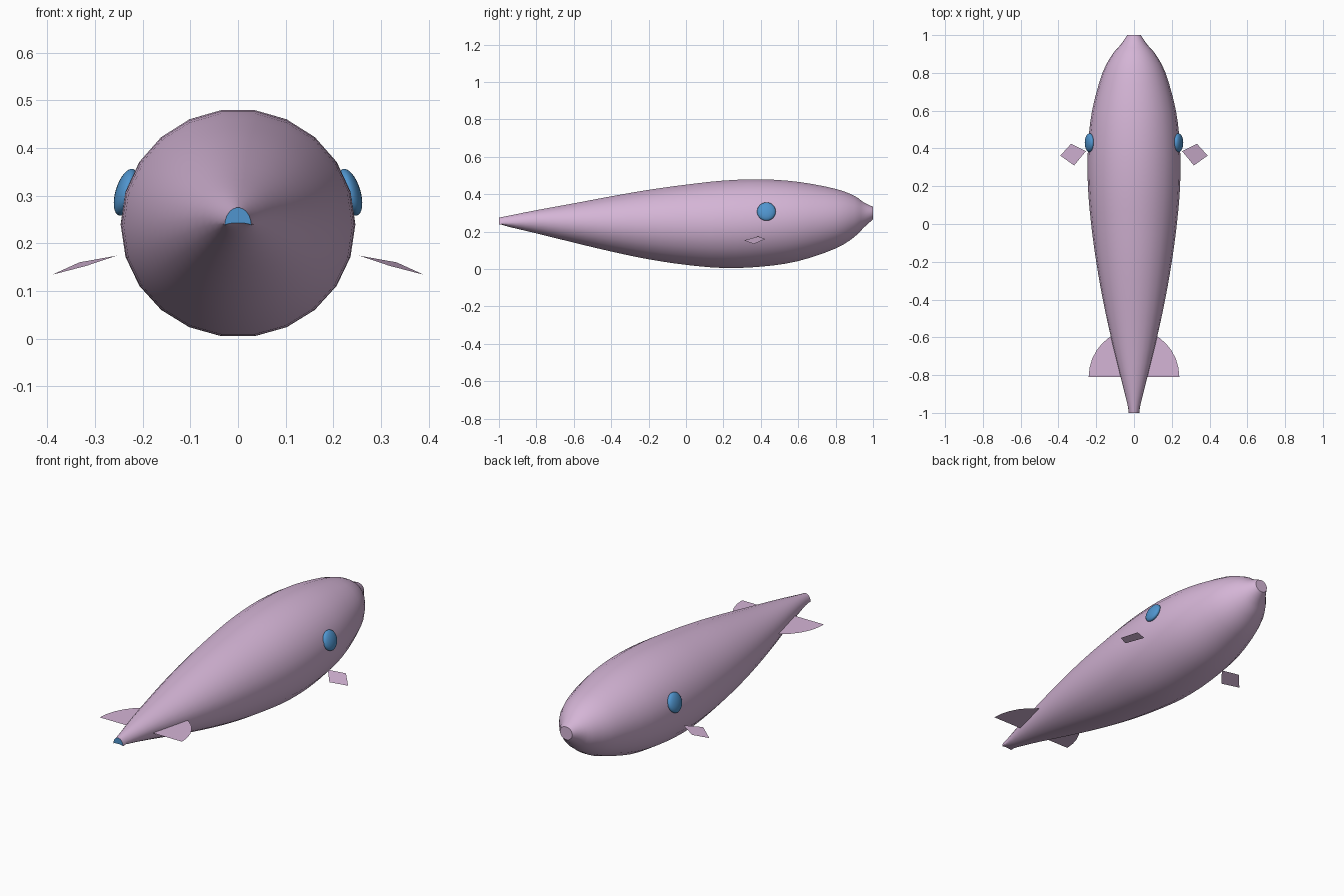
import bpy
import bmesh
from math import sin, cos, pi, radians

old = bpy.data.objects.get("Cube")
if old:
    bpy.data.objects.remove(old, do_unlink=True)


def material(name, rgb):
    m = bpy.data.materials.new(name)
    m.use_nodes = True
    m.diffuse_color = (*rgb, 1)
    m.node_tree.nodes["Principled BSDF"].inputs["Base Color"].default_value = (*rgb, 1)
    return m


PINK = material("pale pink", (0.66, 0.46, 0.67))
BLUE = material("blue", (0.08, 0.30, 0.62))


def new_object(name, bm, *mats):
    mesh = bpy.data.meshes.new(name)
    bm.to_mesh(mesh)
    bm.free()
    ob = bpy.data.objects.new(name, mesh)
    bpy.context.collection.objects.link(ob)
    for m in mats:
        mesh.materials.append(m)
    return ob


def smooth(ob, angle):
    bpy.ops.object.select_all(action="DESELECT")
    ob.select_set(True)
    bpy.context.view_layer.objects.active = ob
    bpy.ops.object.shade_smooth_by_angle(angle=radians(angle))


def spline(rows, steps):
    """Smoothly fill in extra rows between the given ones."""
    out = []
    last = len(rows) - 1
    for i in range(last):
        quad = [rows[max(i - 1, 0)], rows[i], rows[i + 1], rows[min(i + 2, last)]]
        for s in range(steps):
            t = s / steps
            out.append([b + 0.5 * t * (c - a + t * (2*a - 5*b + 4*c - d + t * (3*(b - c) + d - a)))
                        for a, b, c, d in zip(*quad)])
    return out + [list(rows[last])]


# Body: sections along y given as (y, top, widest height, bottom, half width)
SECTIONS = [
    (-1.0, .275, .237, .243, .028),
    (-.95, .285, .245, .226, .036),
    (-.8, .315, .253, .19, .073),
    (-.6, .352, .246, .14, .122),
    (-.4, .39, .24, .092, .165),
    (-.2, .425, .237, .05, .2),
    (0, .453, .235, .02, .227),
    (.2, .475, .236, .003, .244),
    (.4, .482, .243, .01, .244),
    (.6, .468, .254, .04, .222),
    (.8, .43, .27, .108, .167),
    (.9, .392, .282, .17, .113),
    (.95, .357, .29, .22, .07),
    (1.0, .333, .3, .265, .036),
]
SIDES = 22
bm = bmesh.new()
rings = []
for y, top, mid, bottom, width in spline(SECTIONS, 3):
    ring = []
    for k in range(SIDES):
        a = 2 * pi * k / SIDES
        reach = top - mid if sin(a) > 0 else mid - bottom
        ring.append(bm.verts.new((width * cos(a), y, mid + reach * sin(a))))
    rings.append(ring)
for r, s in zip(rings, rings[1:]):
    for k in range(SIDES):
        n = (k + 1) % SIDES
        bm.faces.new((r[k], r[n], s[n], s[k]))
bm.faces.new(rings[0][::-1]).material_index = 1
bm.faces.new(rings[-1])
bmesh.ops.recalc_face_normals(bm, faces=bm.faces)
smooth(new_object("body", bm, PINK, BLUE), 40)

# Eyes and small side fins, mirrored left and right
for side, label in ((1, "left"), (-1, "right")):
    bm = bmesh.new()
    bmesh.ops.create_uvsphere(bm, u_segments=24, v_segments=16, radius=1)
    eye = new_object(label + "_eye", bm, BLUE)
    eye.scale = (.022, .05, .051)
    eye.location = (side * .235, .43, .307)
    eye.rotation_euler = (0, -side * radians(17), 0)
    smooth(eye, 60)

    bm = bmesh.new()
    corners = [(.255, .385, .174), (.317, .31, .153), (.39, .362, .134), (.333, .425, .16)]
    bm.faces.new([bm.verts.new((side * x, y, z)) for x, y, z in corners])
    new_object(label + "_side_fin", bm, PINK)

# Flat half-disc fin across the narrow end
bm = bmesh.new()
bm.faces.new([bm.verts.new((.24 * cos(pi * k / 16), -.81 + .25 * sin(pi * k / 16), .246))
              for k in range(17)])
new_object("tail_fin", bm, PINK)
